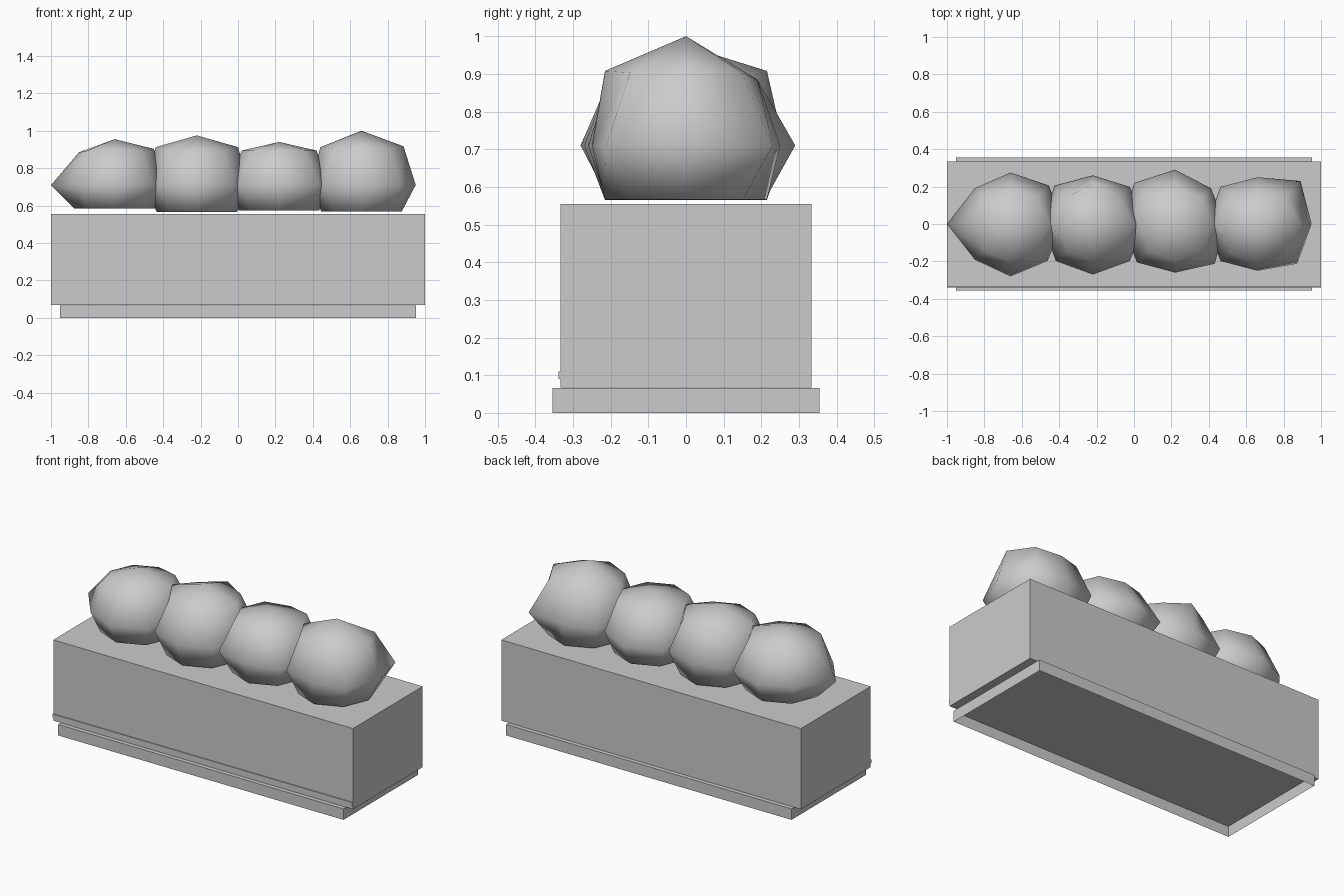
import bpy, bmesh
from math import sin, cos, pi

cube = bpy.data.objects.get("Cube")
if cube:
    bpy.data.objects.remove(cube, do_unlink=True)

grey = bpy.data.materials.new("plain_grey")
grey.use_nodes = True
colour = (0.6, 0.6, 0.6, 1)
grey.diffuse_color = colour
grey.node_tree.nodes["Principled BSDF"].inputs["Base Color"].default_value = colour


def finish(bm, name, smooth=False):
    bmesh.ops.recalc_face_normals(bm, faces=bm.faces)
    mesh = bpy.data.meshes.new(name)
    for f in bm.faces:
        f.smooth = smooth
    bm.to_mesh(mesh)
    bm.free()
    mesh.materials.append(grey)
    obj = bpy.data.objects.new(name, mesh)
    bpy.context.collection.objects.link(obj)


def box(name, low, high, hollow=0):
    """Axis-aligned box; hollow recesses the underside, leaving a thin rim."""
    bm = bmesh.new()
    bmesh.ops.create_cube(bm, size=1)
    for v in bm.verts:
        v.co = [high[i] if v.co[i] > 0 else low[i] for i in range(3)]
    if hollow:
        bm.normal_update()
        under = [f for f in bm.faces if f.normal.z < -0.9]
        bmesh.ops.inset_region(bm, faces=under, thickness=0.004)
        for v in under[0].verts:
            v.co.z += hollow
    finish(bm, name)


def shrub(name, x, top, base, upper, middle):
    """Eight-sided lumpy ball with a flattened underside."""
    bm = bmesh.new()
    mid_z = 0.71

    def ring(radii, lift):
        verts = []
        for i, r in enumerate(radii):
            a = i * pi / 4
            verts.append(bm.verts.new((x + r * cos(a), r * sin(a), lift(r))))
        return verts

    rings = [ring([0.215] * 8, lambda r: base),
             ring(middle, lambda r: mid_z),
             ring(upper, lambda r: mid_z + r * 0.92)]
    peak = bm.verts.new((x, 0, top))
    for low, high in zip(rings, rings[1:]):
        for i in range(8):
            j = (i + 1) % 8
            bm.faces.new((low[i], low[j], high[j], high[i]))
    for i in range(8):
        bm.faces.new((rings[-1][i], rings[-1][(i + 1) % 8], peak))
    # closed underside with a centre point
    foot = bm.verts.new((x, 0, base))
    for i in range(8):
        bm.faces.new((rings[0][(i + 1) % 8], rings[0][i], foot))
    finish(bm, name, smooth=True)


# Planter: trough, hollow plinth and thin front trim
box("planter_trough", (-1, -0.333, 0.068), (1, 0.333, 0.555))
box("planter_plinth", (-0.953, -0.355, 0), (0.953, 0.355, 0.066), hollow=0.062)
box("front_trim", (-1, -0.339, 0.09), (1, -0.33, 0.11))

# Row of shrubs: x, peak, underside, upper ring radii, widest ring radii
shrubs = [
    (-0.66, 0.955, 0.585,
     (0.21, 0.2, 0.19, 0.19, 0.19, 0.2, 0.2, 0.2),
     (0.28, 0.29, 0.275, 0.27, 0.34, 0.27, 0.28, 0.28)),
    (-0.22, 0.975, 0.565,
     (0.22, 0.2, 0.215, 0.2, 0.22, 0.2, 0.2, 0.2),
     (0.28, 0.28, 0.26, 0.29, 0.27, 0.28, 0.27, 0.28)),
    (0.22, 0.94, 0.575,
     (0.2, 0.2, 0.19, 0.2, 0.2, 0.2, 0.2, 0.2),
     (0.27, 0.27, 0.29, 0.31, 0.28, 0.29, 0.26, 0.3)),
    (0.66, 1.0, 0.567,
     (0.225, 0.21, 0.19, 0.2, 0.22, 0.21, 0.215, 0.21),
     (0.29, 0.325, 0.25, 0.28, 0.27, 0.28, 0.25, 0.3)),
]
for n, spec in enumerate(shrubs, 1):
    shrub(f"shrub_{n}", *spec)
